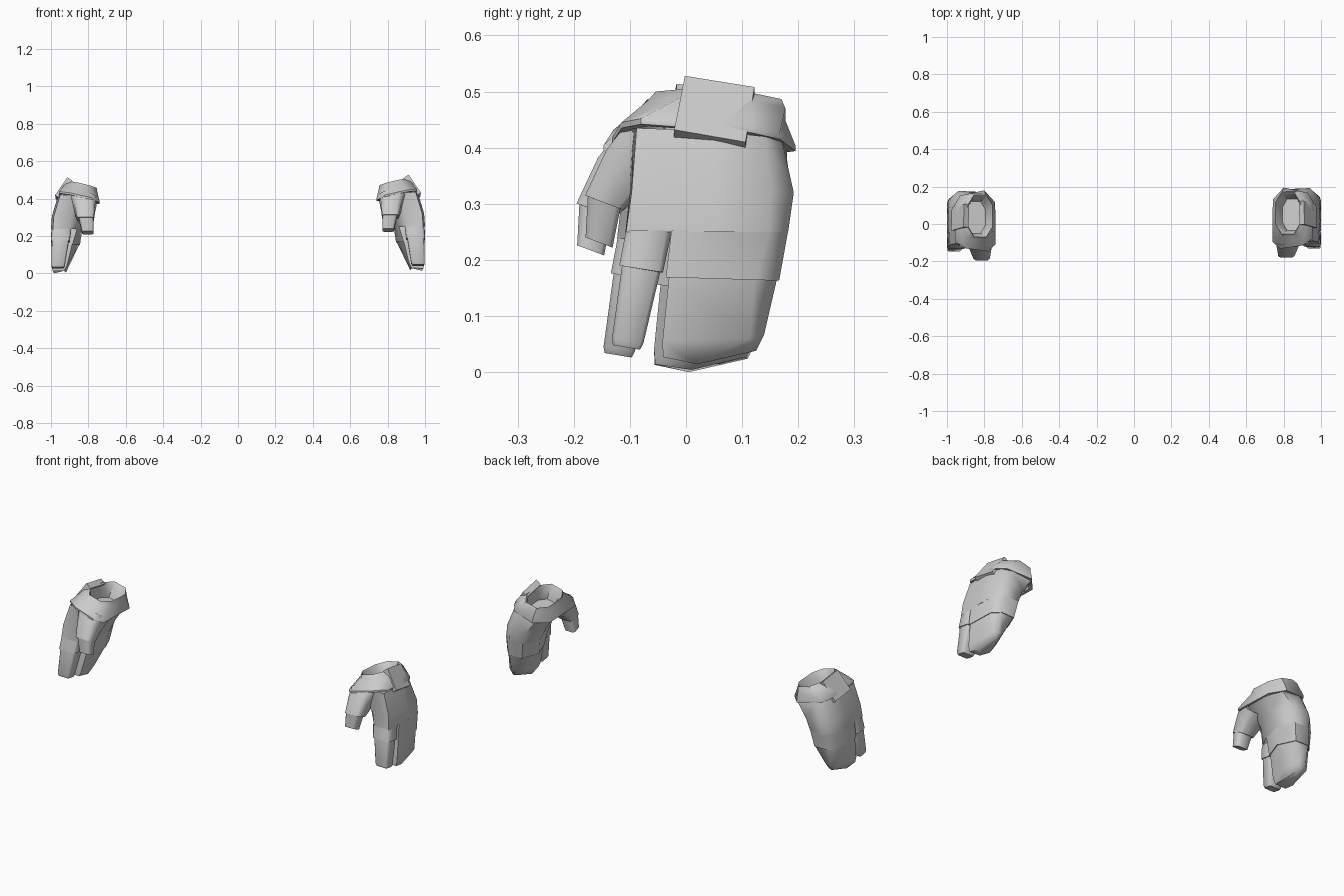
import bpy, bmesh, math
from mathutils import Vector

# side sign and placement offset of each glove
SIDES = {"right": (1, Vector((0, 0, 0))), "left": (-1, Vector((0, -0.015, -0.014)))}


def loft(name, rings, cap_start=False, cap_end=True, angle=50):
    """Skin a list of equal-length rings, once for each hand."""
    for side, (s, off) in SIDES.items():
        bm = bmesh.new()
        loops = [[bm.verts.new(Vector((p[0] * s, p[1], p[2])) + off) for p in r] for r in rings]
        n = len(loops[0])
        for a, b in zip(loops, loops[1:]):
            for i in range(n):
                j = (i + 1) % n
                bm.faces.new((a[i], a[j], b[j], b[i]))
        if cap_start:
            bm.faces.new(loops[0])
        if cap_end:
            bm.faces.new(loops[-1])
        bmesh.ops.recalc_face_normals(bm, faces=bm.faces)
        me = bpy.data.meshes.new(f"{side}_{name}")
        bm.to_mesh(me)
        bm.free()
        ob = bpy.data.objects.new(me.name, me)
        bpy.context.collection.objects.link(ob)
        bpy.ops.object.select_all(action='DESELECT')
        ob.select_set(True)
        bpy.context.view_layer.objects.active = ob
        bpy.ops.object.shade_smooth_by_angle(angle=math.radians(angle))


def octagon(c, u, v, k=0.6):
    """Chamfered rectangle around c with half axes u and v."""
    c, u, v = Vector(c), Vector(u), Vector(v)
    pts = [(1, -k), (1, k), (k, 1), (-k, 1), (-1, k), (-1, -k), (-k, -1), (k, -1)]
    return [c + u * a + v * b for a, b in pts]


def level(z, pts, slope=0.0):
    """Ring of xy points at height z, sloping along y."""
    return [(x, y, z + slope * y) for x, y in pts]


def shrink(ring, f):
    c = sum((Vector(p) for p in ring), Vector()) / len(ring)
    return [c + (Vector(p) - c) * f for p in ring]


# palm, its heel flaring out to the cuff
loft("palm", [
    [(.95, -.088, .435), (.962, .05, .43), (.945, .14, .42), (.90, .172, .41),
     (.79, .178, .395), (.752, .08, .39), (.775, -.06, .41), (.85, -.095, .43)],
    level(.32, [(.985, -.097), (.995, .05), (.982, .152), (.94, .192), (.85, .188), (.797, .08), (.835, -.04), (.89, -.10)]),
    level(.25, [(.99, -.107), (1.0, .05), (.992, .147), (.95, .182), (.87, .178), (.832, .08), (.86, -.03), (.905, -.108)]),
], cap_end=False, angle=75)

# mitten block for three fingers: sleeve, hem, then narrower fingers
hem = level(.168, [(1.0, -.036), (1.0, .125), (.963, .166), (.885, .163), (.845, .07), (.885, -.036)], -.03)
loft("finger_block", [
    level(.252, [(.998, -.026), (.992, .147), (.95, .182), (.87, .178), (.832, .08), (.86, -.026)]),
    hem,
    shrink(hem, .95),
    [(.997, -.042, .055), (.993, .114, .06), (.965, .139, .066), (.93, .132, .07), (.90, .05, .06), (.915, -.042, .055)],
    [(.991, -.041, .027), (.984, .02, .014), (.963, .125, .038), (.942, .117, .04), (.92, .025, .018), (.928, -.04, .028)],
], angle=60)

# index finger
loft("index_finger", [
    octagon((.943, -.066, .252), (.052, 0, 0), (0, .041, 0), .75),
    octagon((.95, -.080, .184), (.05, 0, 0), (0, .039, -.006), .8),
    octagon((.95, -.080, .184), (.045, 0, 0), (0, .034, -.006), .8),
    octagon((.962, -.104, .055), (.036, 0, 0), (0, .028, -.004), .8),
    octagon((.963, -.106, .044), (.031, 0, 0), (0, .024, -.004), .8),
], angle=60)

# thumb
loft("thumb", [
    octagon((.825, -.063, .40), (.068, 0, 0), (0, .045, -.04), .65),
    octagon((.82, -.105, .362), (.056, 0, 0), (0, .037, -.034), .65),
    octagon((.815, -.146, .302), (.044, 0, 0), (0, .034, -.013), .7),
    octagon((.812, -.146, .302), (.038, 0, 0), (0, .029, -.011), .7),
    octagon((.803, -.155, .231), (.031, 0, 0), (0, .024, -.009), .7),
], angle=60)

# flared cuff with a hollow opening
edge = [(.956, -.08, .442), (.961, .115, .427), (.93, .167, .415), (.80, .195, .394),
        (.742, .13, .385), (.741, -.095, .392), (.78, -.132, .408), (.90, -.115, .435)]


def cuff_ring(cx, cy, cz, hx, hy, tilt, k=.5):
    return octagon((cx, cy, cz), (hx, 0, hx * tilt), (0, hy, -hy * .06), k)


loft("cuff", [
    shrink(edge, .88),
    edge,
    [(x, y, z + .01) for x, y, z in edge],
    cuff_ring(.838, .055, .467, .086, .122, .25),
    cuff_ring(.823, .058, .485, .067, .112, .25),
    cuff_ring(.825, .056, .475, .062, .104, .25),
    cuff_ring(.845, .05, .41, .05, .085, .2),
])

# strap tab on the back of the wrist
outer = [Vector(p) for p in ((.912, -.002, .528), (.908, .122, .508), (.974, .106, .410), (.978, -.021, .432))]
inward = Vector((-.027, 0, -.02))
loft("strap_tab", [outer, [p + inward for p in outer]], cap_start=True)
